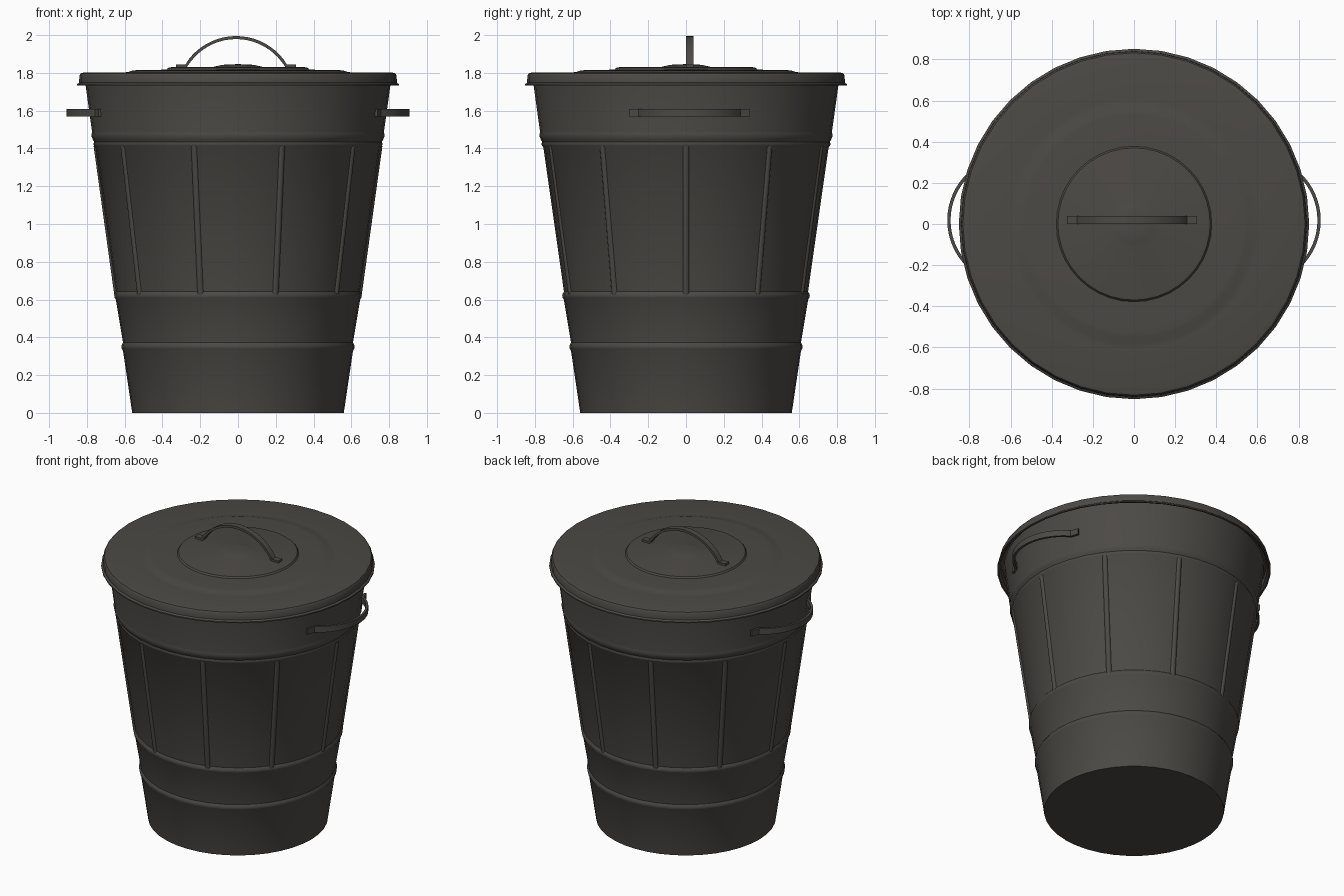
import bpy, bmesh, math
from mathutils import Vector, Matrix

if "Cube" in bpy.data.objects:
    bpy.data.objects.remove(bpy.data.objects["Cube"])

SIDES = 40
mat = bpy.data.materials.new("dark_metal")
mat.diffuse_color = (0.072, 0.067, 0.060, 1)
mat.use_nodes = True
mat.node_tree.nodes["Principled BSDF"].inputs["Base Color"].default_value = mat.diffuse_color


def finish(name, bm, angle=35):
    bmesh.ops.recalc_face_normals(bm, faces=bm.faces)
    me = bpy.data.meshes.new(name)
    bm.to_mesh(me)
    bm.free()
    ob = bpy.data.objects.new(name, me)
    bpy.context.collection.objects.link(ob)
    me.materials.append(mat)
    bpy.ops.object.select_all(action='DESELECT')
    ob.select_set(True)
    bpy.context.view_layer.objects.active = ob
    bpy.ops.object.shade_smooth_by_angle(angle=math.radians(angle))
    return ob


def lathe(name, profile):
    """Spin an (r, z) profile whose two ends lie on the axis."""
    bm = bmesh.new()
    rings = []
    for r, z in profile:
        n = SIDES if r > 0 else 1
        rings.append([bm.verts.new((r * math.cos(math.tau * i / SIDES),
                                    r * math.sin(math.tau * i / SIDES), z)) for i in range(n)])
    for a, b in zip(rings, rings[1:]):
        for i in range(SIDES):
            j = (i + 1) % SIDES
            quad = [a[i % len(a)], a[j % len(a)], b[j % len(b)], b[i % len(b)]]
            bm.faces.new(list(dict.fromkeys(quad)))
    return finish(name, bm)


def strap(name, matrix, foot_drop=0.0, width=0.04, thick=0.016):
    """Flat bar handle: foot, arch, foot. Local x along, z outward, y across."""
    half, rise, n = 0.265, 0.15, 20
    R = (half ** 2 + rise ** 2) / (2 * rise)
    a0 = math.asin(half / R)
    pts = [Vector((-0.317, 0, -foot_drop))]
    for i in range(n + 1):
        a = -a0 + 2 * a0 * i / n
        pts.append(Vector((R * math.sin(a), 0, R * math.cos(a) - R + rise)))
    pts.append(Vector((0.317, 0, -foot_drop)))
    bm = bmesh.new()
    rings = []
    for i, p in enumerate(pts):
        t = (pts[min(i + 1, len(pts) - 1)] - pts[max(i - 1, 0)]).normalized()
        nrm = Vector((-t.z, 0, t.x)) * thick / 2
        side = Vector((0, width / 2, 0))
        rings.append([bm.verts.new(matrix @ (p + u * nrm + v * side))
                      for u, v in ((-1, -1), (1, -1), (1, 1), (-1, 1))])
    for a, b in zip(rings, rings[1:]):
        for k in range(4):
            bm.faces.new((a[k], a[(k + 1) % 4], b[(k + 1) % 4], b[k]))
    bm.faces.new(rings[0])
    bm.faces.new(rings[-1])
    return finish(name, bm)


def wall(z):
    return 0.56 + 0.139 * z


# Bin body: tapered thin wall with raised hoops and a flared collar
profile = [(0, 0), (wall(0), 0)]
for z in (0.35, 0.62):
    profile += [(wall(z) + d, z + h) for h, d in
                ((-0.022, 0), (-0.010, 0.007), (0, 0.009), (0.010, 0.007), (0.022, 0))]
profile += [(0.755, 1.405), (0.763, 1.415), (0.765, 1.425), (0.762, 1.435),
            (0.770, 1.45), (0.776, 1.465), (0.774, 1.48), (0.773, 1.49),
            (0.807, 1.735), (0.809, 1.765), (0.796, 1.765),
            (0.763, 1.49), (0.743, 1.405), (wall(0.02) - 0.012, 0.015), (0, 0.015)]
lathe("bin_body", profile)

# Vertical ribs between the middle hoop and the collar
bm = bmesh.new()
z0, z1 = 0.625, 1.415
for k in range(10):
    a = math.radians(18 + 36 * k) - math.pi / 2
    d = Vector((math.cos(a), math.sin(a), 0))
    lo = d * (wall(z0) - 0.010) + Vector((0, 0, z0))
    hi = d * (wall(z1) - 0.010) + Vector((0, 0, z1))
    axis = hi - lo
    m = Matrix.Translation((lo + hi) / 2) @ axis.to_track_quat('Z', 'Y').to_matrix().to_4x4()
    bmesh.ops.create_cone(bm, cap_ends=True, segments=12, radius1=0.018,
                          radius2=0.018, depth=axis.length, matrix=m)
finish("body_ribs", bm)

# Lid: flanged rim, stepped top, raised centre disc and button
lathe("lid", [
    (0, 1.846), (0.06, 1.845), (0.09, 1.841), (0.13, 1.832), (0.355, 1.830), (0.370, 1.827),
    (0.378, 1.817), (0.53, 1.815), (0.555, 1.813), (0.585, 1.804), (0.61, 1.802),
    (0.815, 1.802), (0.832, 1.798), (0.840, 1.785), (0.841, 1.748),
    (0.852, 1.740), (0.852, 1.732), (0.842, 1.732), (0.830, 1.745), (0.828, 1.785),
    (0.815, 1.790), (0.59, 1.791), (0.55, 1.801), (0.37, 1.804), (0, 1.815)])

# Lid handle
strap("lid_handle", Matrix.Translation((-0.01, 0.02, 1.837)))

# Side carry handles, mirrored left and right
for name, s in (("handle_right", 1), ("handle_left", -1)):
    frame = Matrix(((0, 0, s, s * 0.750), (1, 0, 0, 0.018), (0, 1, 0, 1.59), (0, 0, 0, 1)))
    strap(name, frame, foot_drop=0.018)
